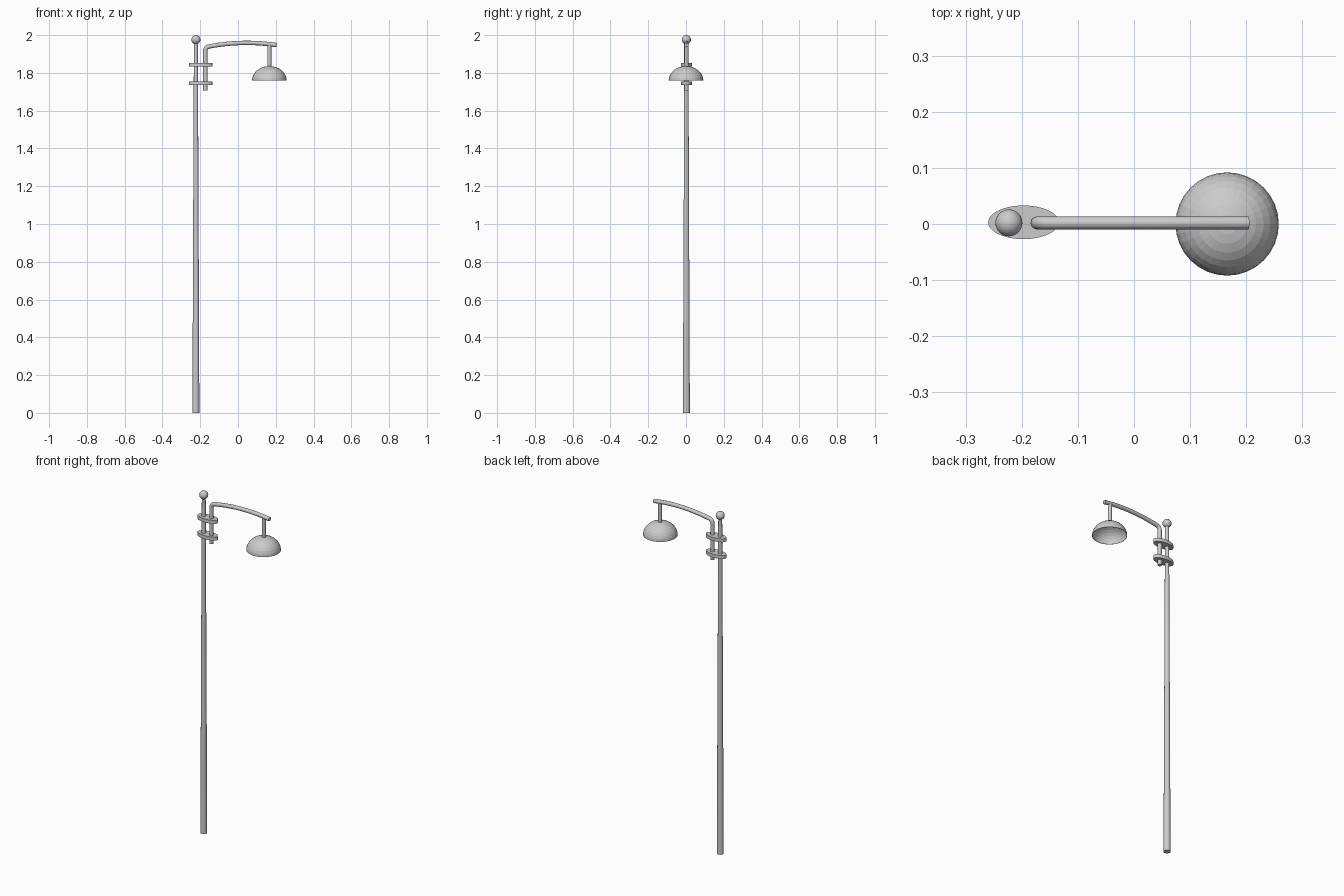
import bpy, bmesh, math

if "Cube" in bpy.data.objects:
    bpy.data.objects.remove(bpy.data.objects["Cube"])

POLE_X, ARM_X, LAMP_X = -0.223, -0.173, 0.166
Y = 0.002


def smooth(obj, angle=40):
    bpy.ops.object.select_all(action='DESELECT')
    obj.select_set(True)
    bpy.context.view_layer.objects.active = obj
    bpy.ops.object.shade_smooth_by_angle(angle=math.radians(angle))


def rod(name, x, y, z0, z1, r0, r1, sides=24):
    bpy.ops.mesh.primitive_cone_add(vertices=sides, radius1=r0, radius2=r1,
                                    depth=z1 - z0, location=(x, y, (z0 + z1) / 2))
    obj = bpy.context.object
    obj.name = name
    smooth(obj)
    return obj


# Tapered pole with ball finial
rod("pole", POLE_X, Y, 0, 1.97, 0.0185, 0.0105)
bpy.ops.mesh.primitive_uv_sphere_add(segments=32, ring_count=16, radius=0.024,
                                     location=(POLE_X, Y, 1.976))
bpy.context.object.name = "finial"
smooth(bpy.context.object)

# Oval clamp plates joining pole and arm
for name, z in (("lower_clamp", 1.735), ("upper_clamp", 1.833)):
    plate = rod(name, -0.197, 0.003, z, z + 0.02, 1, 1, 48)
    plate.scale = (0.063, 0.03, 1)

# Bent arm: vertical stem, tight elbow, gentle arch
path = [(ARM_X, 1.706), (ARM_X, 1.918)]
for i in range(1, 7):
    a = math.radians(180 - 80 * i / 6)
    path.append((ARM_X + 0.022 * (1 + math.cos(a)), 1.918 + 0.022 * math.sin(a)))
x0, z0 = path[-1]
for i in range(1, 17):
    t = i / 16
    x = x0 + (0.204 - x0) * t
    # quadratic through the elbow, the crest and the arm tip
    z = z0 * (1 - t) ** 2 + 2 * 1.974 * t * (1 - t) + 1.947 * t * t
    path.append((x, z))
curve = bpy.data.curves.new("arm", 'CURVE')
curve.dimensions = '3D'
curve.bevel_depth = 0.0115
curve.bevel_resolution = 4
curve.use_fill_caps = True
spline = curve.splines.new('POLY')
spline.points.add(len(path) - 1)
for p, (x, z) in zip(spline.points, path):
    p.co = (x, Y, z, 1)
arm = bpy.data.objects.new("arm", curve)
bpy.context.collection.objects.link(arm)
bpy.ops.object.select_all(action='DESELECT')
arm.select_set(True)
bpy.context.view_layer.objects.active = arm
bpy.ops.object.convert(target='MESH')
smooth(bpy.context.object)

# Lamp hanger
rod("lamp_hanger", LAMP_X, Y, 1.825, 1.95, 0.0105, 0.0105)

# Hollow dome shade, faceted, open underneath
bpy.ops.mesh.primitive_uv_sphere_add(segments=32, ring_count=16, radius=1)
shade = bpy.context.object
shade.name = "lamp_shade"
bm = bmesh.new()
bm.from_mesh(shade.data)
bmesh.ops.delete(bm, geom=[v for v in bm.verts if v.co.z < -0.01], context='VERTS')
for v in bm.verts:
    v.co = (v.co.x * 0.092, v.co.y * 0.092, v.co.z * 0.077)
bm.to_mesh(shade.data)
bm.free()
shade.location = (LAMP_X, 0, 1.759)
shell = shade.modifiers.new("shell", 'SOLIDIFY')
shell.thickness = 0.002
shell.offset = -1
